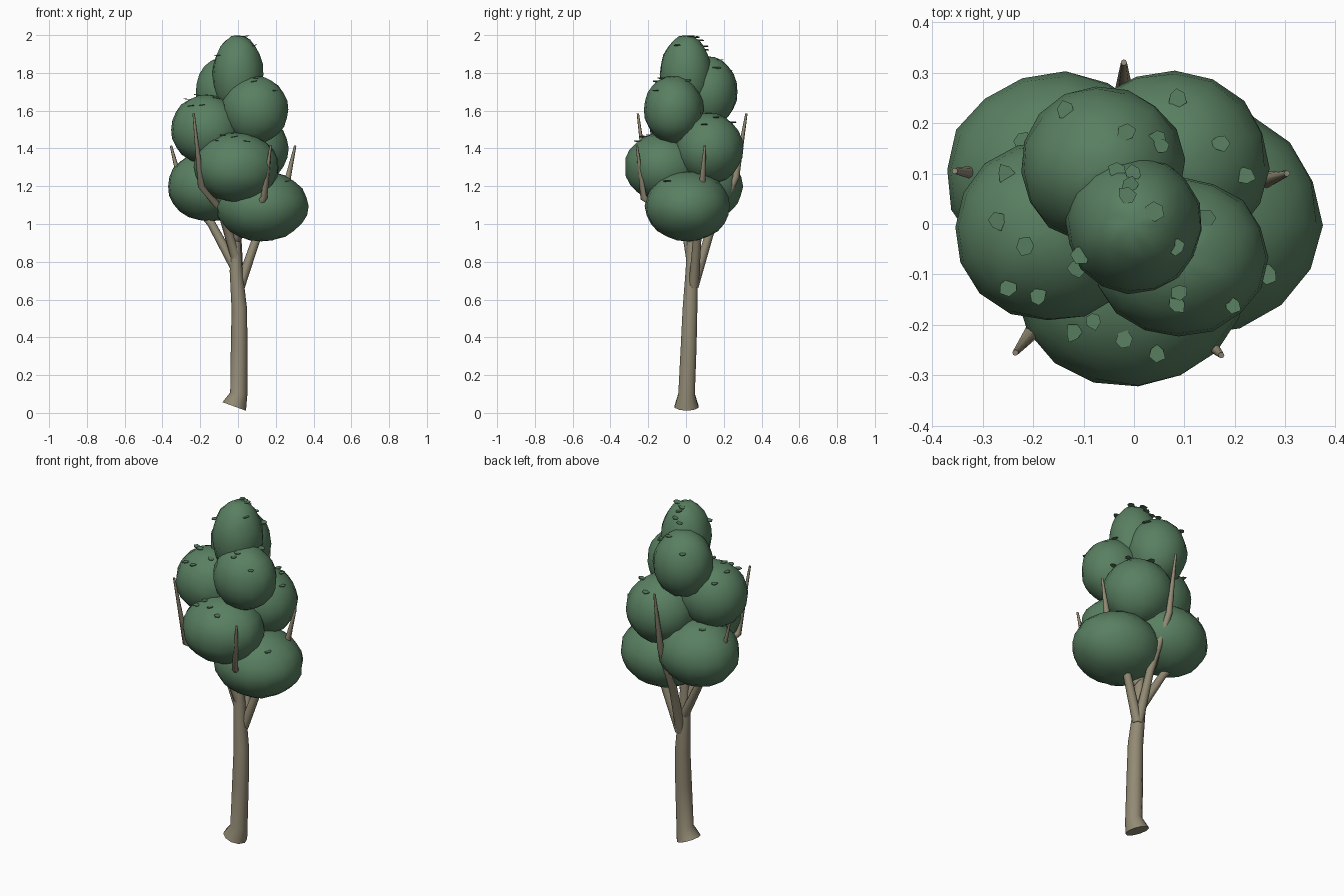
import bpy, bmesh, math, random
from mathutils import Vector

if "Cube" in bpy.data.objects:
    bpy.data.objects.remove(bpy.data.objects["Cube"])

random.seed(4)


def material(name, rgb):
    m = bpy.data.materials.new(name)
    m.diffuse_color = (*rgb, 1.0)
    m.use_nodes = True
    m.node_tree.nodes["Principled BSDF"].inputs["Base Color"].default_value = m.diffuse_color
    return m


LEAF = material("leaf green", (0.10, 0.215, 0.12))
BARK = material("bark brown", (0.29, 0.255, 0.175))


def finish(name, bm, mat, smooth=True):
    bmesh.ops.recalc_face_normals(bm, faces=bm.faces[:])
    me = bpy.data.meshes.new(name)
    bm.to_mesh(me)
    bm.free()
    me.materials.append(mat)
    ob = bpy.data.objects.new(name, me)
    bpy.context.collection.objects.link(ob)
    if smooth:
        bpy.ops.object.select_all(action='DESELECT')
        ob.select_set(True)
        bpy.context.view_layer.objects.active = ob
        bpy.ops.object.shade_smooth_by_angle(angle=math.radians(50))
    return ob


def tube(name, points, radii, sides):
    """Capped tapering tube swept along a path."""
    bm = bmesh.new()
    pts = [Vector(p) for p in points]
    rings = []
    for i, (p, r) in enumerate(zip(pts, radii)):
        if i == 0:
            t = pts[1] - p
        elif i == len(pts) - 1:
            t = p - pts[-2]
        else:
            t = (pts[i + 1] - p).normalized() + (p - pts[i - 1]).normalized()
        t.normalize()
        u = (Vector((1, 0, 0)) - t * t.x).normalized()
        v = t.cross(u)
        angles = [math.tau * k / sides for k in range(sides)]
        rings.append([bm.verts.new(p + (u * math.cos(a) + v * math.sin(a)) * r) for a in angles])
    for a, b in zip(rings, rings[1:]):
        for k in range(sides):
            n = (k + 1) % sides
            bm.faces.new((a[k], a[n], b[n], b[k]))
    bm.faces.new(rings[0][::-1])
    bm.faces.new(rings[-1])
    return finish(name, bm, BARK)


# Trunk with a tilted flared foot
tube("trunk",
     [(-0.02, 0.003, 0.034), (0.004, 0.003, 0.1), (0.006, 0.014, 0.35), (0.007, 0.021, 0.55),
      (-0.01, 0.03, 0.75), (-0.012, 0.03, 0.88), (-0.02, 0.03, 1.1)],
     [0.066, 0.046, 0.044, 0.041, 0.034, 0.027, 0.018], 10)

# Branches: fork, middle, twig base, twig tip
branches = {
    "front_left": [(-0.005, 0.03, 0.80), (-0.09, -0.02, 1.08), (-0.195, -0.205, 1.2), (-0.235, -0.255, 1.585)],
    "left": [(-0.015, 0.035, 0.77), (-0.14, 0.07, 1.0), (-0.30, 0.10, 1.2), (-0.355, 0.105, 1.415)],
    "right": [(0.01, 0.04, 0.67), (0.10, 0.06, 0.93), (0.255, 0.085, 1.2), (0.303, 0.10, 1.415)],
    "front_right": [(-0.01, 0.03, 0.92), (0.06, -0.06, 1.03), (0.138, -0.225, 1.14), (0.173, -0.26, 1.415)],
    "back": [(0.005, 0.04, 0.67), (-0.005, 0.125, 0.95), (-0.02, 0.265, 1.25), (-0.02, 0.32, 1.585)],
}
for side, path in branches.items():
    tube(side + "_branch", path, [0.027, 0.022, 0.018, 0.006], 8)

# Foliage clumps: centre, radii
clumps = [
    ("top", (0, 0, 1.79), (0.135, 0.137, 0.21)),
    ("upper_back", (-0.062, 0.115, 1.70), (0.162, 0.157, 0.187)),
    ("upper_front", (0.09, -0.065, 1.605), (0.175, 0.158, 0.178)),
    ("middle_left", (-0.165, -0.012, 1.50), (0.19, 0.18, 0.185)),
    ("middle_back", (0.07, 0.12, 1.40), (0.197, 0.182, 0.188)),
    ("middle_front", (-0.008, -0.12, 1.30), (0.226, 0.204, 0.184)),
    ("lower_left", (-0.15, 0.095, 1.20), (0.222, 0.205, 0.185)),
    ("lower_right", (0.125, 0.008, 1.095), (0.246, 0.226, 0.186)),
]
for name, centre, radii in clumps:
    bm = bmesh.new()
    bmesh.ops.create_uvsphere(bm, u_segments=16, v_segments=12, radius=1)
    turn = random.uniform(0, math.tau)
    for v in bm.verts:
        x, y, z = v.co * random.uniform(0.985, 1.02)
        x, y = x * math.cos(turn) - y * math.sin(turn), x * math.sin(turn) + y * math.cos(turn)
        v.co = Vector(centre) + Vector((x * radii[0], y * radii[1], min(z, 1) * radii[2]))
    finish(name + "_foliage", bm, LEAF)


def canopy_height(x, y):
    best = 0
    for _, c, r in clumps:
        d = 1 - ((x - c[0]) / r[0]) ** 2 - ((y - c[1]) / r[1]) ** 2
        if d > 0:
            best = max(best, c[2] + r[2] * math.sqrt(d))
    return best


# Loose leaf flakes resting on the canopy
flakes = [
    (-0.035, 0.105), (0, 0.1), (-0.01, 0.075), (-0.015, 0.055), (0.04, 0.025), (-0.105, -0.06),
    (0.085, -0.045), (-0.135, 0.225), (0.085, 0.25), (0.17, 0.16), (0.22, 0.095), (0.05, 0.17),
    (0.055, 0.155), (-0.015, 0.18), (-0.22, 0.165), (-0.255, 0.1), (-0.27, 0.005), (-0.215, -0.045),
    (-0.25, -0.125), (-0.19, -0.145), (-0.12, -0.215), (-0.08, -0.19), (-0.02, -0.23), (0.045, -0.255),
    (0.085, -0.16), (0.09, -0.135), (0.195, -0.16), (0.265, -0.1), (0.145, 0.01), (-0.115, -0.09)]
bm = bmesh.new()
for x, y in flakes:
    z = canopy_height(x, y) + 0.006
    turn, tilt = random.uniform(0, math.tau), random.uniform(-0.25, 0.25)
    ring = []
    for k in range(6):
        a = turn + math.tau * k / 6
        r = random.uniform(0.013, 0.022)
        ring.append(bm.verts.new((x + r * math.cos(a), y + r * math.sin(a),
                                  min(z + tilt * r * math.cos(a), 1.995))))
    face = bm.faces.new(ring)
    solid = bmesh.ops.extrude_face_region(bm, geom=[face])
    for v in solid["geom"]:
        if isinstance(v, bmesh.types.BMVert):
            v.co.z += 0.004
finish("leaf_flakes", bm, LEAF, smooth=False)
